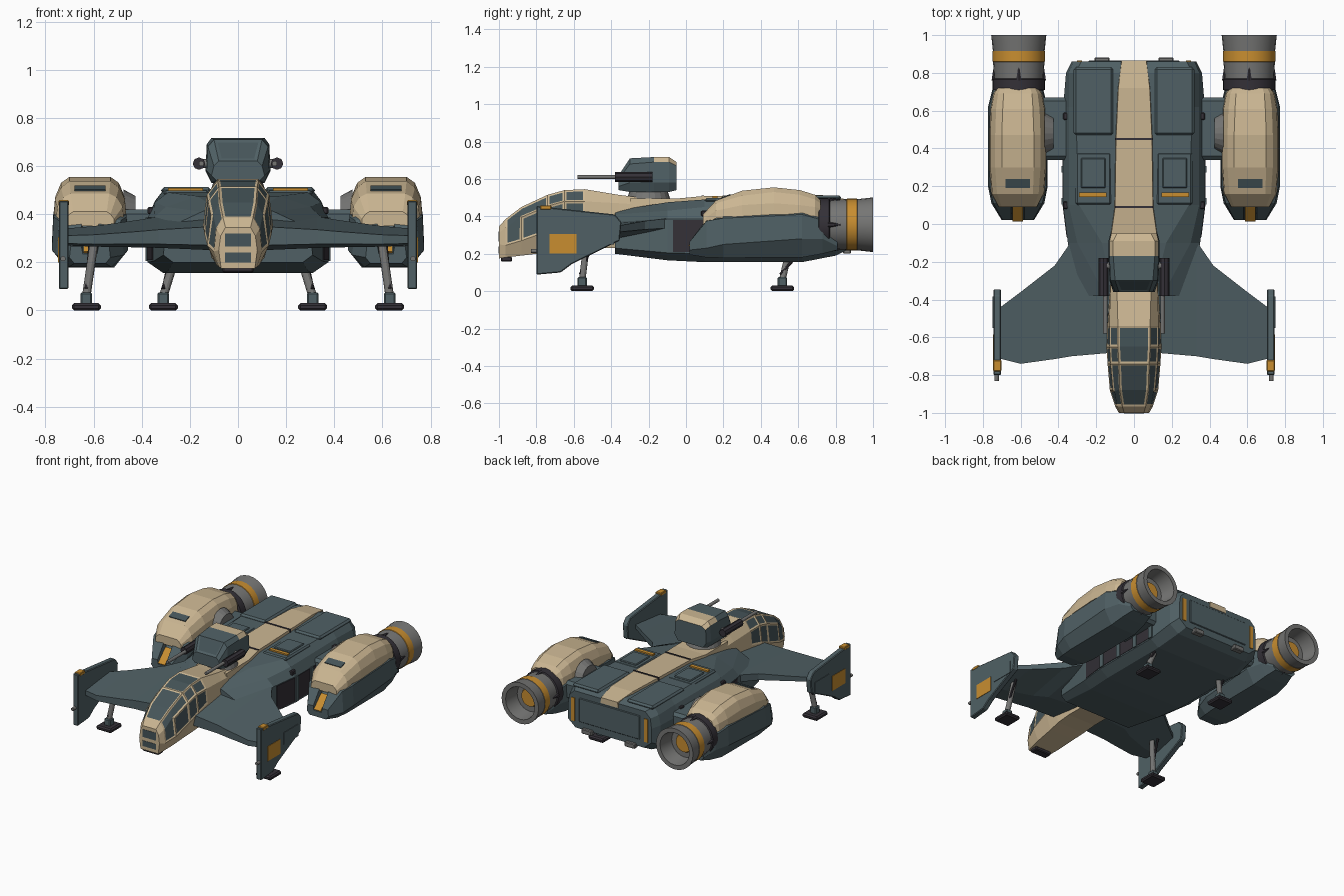
import bpy, bmesh, math
from mathutils import Vector, Matrix

if "Cube" in bpy.data.objects:
    bpy.data.objects.remove(bpy.data.objects["Cube"], do_unlink=True)


def material(name, r, g, b):
    m = bpy.data.materials.new(name)
    m.use_nodes = True
    m.diffuse_color = (r, g, b, 1)
    node = next(n for n in m.node_tree.nodes if n.type == 'BSDF_PRINCIPLED')
    node.inputs["Base Color"].default_value = (r, g, b, 1)
    node.inputs["Roughness"].default_value = 0.7
    return m


teal = material("slate teal", .08, .118, .13)
glass = material("dark teal", .06, .09, .1)
beige = material("sand beige", .6, .47, .29)
yellow = material("amber yellow", .58, .27, .03)
grey = material("metal grey", .18, .18, .175)
dark = material("charcoal", .034, .03, .038)


def finish(name, bm, mats, mirror=False, bevel=0):
    """Turn a bmesh into an object, optionally mirrored across x and bevelled."""
    bmesh.ops.recalc_face_normals(bm, faces=bm.faces[:])
    mesh = bpy.data.meshes.new(name)
    bm.to_mesh(mesh)
    bm.free()
    for m in mats:
        mesh.materials.append(m)
    ob = bpy.data.objects.new(name, mesh)
    bpy.context.collection.objects.link(ob)
    if bevel:
        mod = ob.modifiers.new("Bevel", 'BEVEL')
        mod.width, mod.segments = bevel, 1
    if mirror:
        ob.modifiers.new("Mirror", 'MIRROR').use_mirror_merge = False
    return ob


def skin(rings):
    """Bridge equal-length rings of points and cap both ends."""
    bm = bmesh.new()
    rows = [[bm.verts.new(p) for p in ring] for ring in rings]
    n = len(rows[0])
    for a, b in zip(rows, rows[1:]):
        for i in range(n):
            j = (i + 1) % n
            bm.faces.new((a[i], a[j], b[j], b[i]))
    bm.faces.new(rows[0])
    bm.faces.new(rows[-1])
    bmesh.ops.recalc_face_normals(bm, faces=bm.faces[:])
    return bm


def hull(stations, cx=0):
    """Skin along y; each station is y followed by half-profile x, z pairs."""
    rings = []
    for y, *c in stations:
        half = list(zip(c[::2], c[1::2]))
        rings.append([(cx + x, y, z) for x, z in half] +
                     [(cx - x, y, z) for x, z in reversed(half)])
    return skin(rings)


def box(name, x, y, z, mat, mirror=True, bevel=0, turn=None):
    """Box from (min, max) ranges, optionally turned as (angle, axis)."""
    lo, hi = Vector((x[0], y[0], z[0])), Vector((x[1], y[1], z[1]))
    m = Matrix.Translation((lo + hi) / 2)
    if turn:
        m = m @ Matrix.Rotation(math.radians(turn[0]), 4, turn[1])
    bm = bmesh.new()
    bmesh.ops.create_cube(bm, size=1, matrix=m @ Matrix.Diagonal((*(hi - lo), 1)))
    return finish(name, bm, [mat], mirror, bevel)


def rod(name, a, b, r, mat, r2=None, sides=12):
    a, b = Vector(a), Vector(b)
    m = Matrix.Translation((a + b) / 2) @ (b - a).to_track_quat('Z', 'Y').to_matrix().to_4x4()
    bm = bmesh.new()
    bmesh.ops.create_cone(bm, cap_ends=True, segments=sides, radius1=r,
                          radius2=r if r2 is None else r2, depth=(b - a).length, matrix=m)
    return finish(name, bm, [mat], True)


# Main fuselage
finish("fuselage", hull([
    (-.38, .10, .43, .15, .41, .30, .34, .31, .23, .27, .20),
    (-.10, .17, .475, .30, .43, .35, .385, .35, .205, .29, .165),
    (.10, .29, .49, .345, .45, .375, .385, .375, .20, .31, .155),
    (.62, .31, .50, .345, .455, .375, .385, .375, .20, .31, .155),
    (.80, .31, .50, .345, .45, .36, .38, .36, .24, .29, .19),
    (.86, .28, .48, .32, .44, .33, .37, .33, .27, .27, .22)]), [teal])

# Dark side bays divided by ribs
finish("side_bay", skin([[(x - .02, y, .21), (x + .003, y, .21), (x + .003, y, .38), (x - .02, y, .38)]
                         for y, x in ((-.07, .354), (.10, .375), (.62, .375))]), [dark], True)
for y in (.12, .29, .46, .62):
    box("bay_rib", (.36, .384), (y - .017, y + .017), (.205, .385), teal)

# Spine stripe with dark seams
finish("spine_stripe", hull([
    (-.30, .12, .495, .125, .44), (-.05, .12, .495, .125, .45),
    (.09, .10, .508, .105, .47), (.45, .095, .515, .10, .48),
    (.72, .083, .515, .088, .48), (.865, .065, .49, .07, .45)]), [beige])
for y, z in ((.09, .508), (.45, .515)):
    box("spine_seam", (-.10, .10), (y - .006, y + .006), (z - .03, z + .004), dark, False)

# Cockpit nose with window panes grouped between wide frames
bm = hull([
    (-1.0, .052, .345, .072, .31, .08, .25, .07, .175),
    (-.965, .062, .385, .09, .34, .1, .245, .078, .18),
    (-.88, .075, .45, .113, .395, .128, .27, .09, .19),
    (-.74, .08, .515, .125, .455, .14, .32, .10, .207),
    (-.65, .085, .54, .13, .48, .145, .355, .11, .22),
    (-.54, .085, .545, .13, .48, .14, .38, .11, .23),
    (-.36, .09, .515, .125, .47, .13, .38, .11, .23),
    (-.20, .09, .495, .12, .46, .13, .38, .11, .23)])
panes = {}
for f in bm.faces:
    c = f.calc_center_median()
    if -.97 < c.y < -.55 and f.normal.z > .05:
        column = round(c.x / .08)
        bay = (c.y > -.74) + (column != 0 and c.y > -.65)
        panes.setdefault((column, bay), []).append(f)
for group in panes.values():
    bmesh.ops.inset_region(bm, faces=group, thickness=.011, depth=-.003, use_even_offset=True)
    for f in group:
        f.material_index = 1
finish("cockpit", bm, [beige, glass])
for z0, z1 in ((.265, .32), (.20, .24)):
    box("nose_vent", (-.053, .053), (-1.002, -.99), (z0, z1), glass, False)
box("chin_sensor", (-.065, .065), (-.99, -.93), (.158, .185), dark, False, .006)

# Turret with a beige rear cap
bm = hull([
    (-.36, .08, .62, .10, .60, .11, .56, .09, .54),
    (-.30, .10, .71, .125, .68, .13, .58, .11, .53),
    (-.17, .11, .717, .13, .69, .135, .58, .11, .53),
    (-.09, .11, .717, .13, .69, .135, .58, .11, .53),
    (-.05, .09, .69, .12, .67, .125, .58, .10, .54)])
for f in bm.faces:
    c = f.calc_center_median()
    f.material_index = int(c.y > -.17 and c.z > .67)
front = [f for f in bm.faces if f.normal.y < -.5 and f.normal.z > .3 and abs(f.calc_center_median().x) < .02]
bmesh.ops.inset_individual(bm, faces=front, thickness=.02, depth=-.004)
for f in front:
    f.material_index = 2
finish("turret", bm, [teal, beige, glass])
bm = bmesh.new()
bmesh.ops.create_cone(bm, cap_ends=True, segments=20, radius1=.12, radius2=.10, depth=.06,
                      matrix=Matrix.Translation((0, -.20, .51)))
finish("turret_ring", bm, [grey])
rod("gun_housing", (.162, -.38, .61), (.162, -.18, .61), .026, dark, sides=8)
rod("gun_barrel", (.152, -.58, .61), (.152, -.36, .61), .011, grey)
rod("gun_mount", (.12, -.22, .61), (.165, -.22, .61), .018, grey)

# Forward wings
rings = []
for x, y0, y1, lo, hi in ((.10, -.68, -.02, .25, .42), (.33, -.70, -.09, .26, .39),
                          (.42, -.715, -.22, .262, .375), (.60, -.74, -.36, .265, .35),
                          (.72, -.71, -.45, .27, .34)):
    t = hi - lo
    rings.append([(x, y0, lo + t * .12), (x, y0, lo + t * .58), (x, y1, hi),
                  (x, y1, hi - t * .4), (x, y0 + (y1 - y0) * .35, lo)])
finish("wing", skin(rings), [teal], True)

# Wingtip fins and their fittings
side = [(-.80, .455), (-.38, .41), (-.345, .37), (-.355, .27), (-.61, .145), (-.67, .10), (-.80, .088)]
finish("wingtip_fin", skin([[(x, y, z) for y, z in side] for x in (.704, .744)]), [teal], True, .005)
box("fin_amber_panel", (.738, .747), (-.73, -.585), (.20, .305), yellow)
box("fin_rear_panel", (.738, .748), (-.55, -.385), (.25, .335), teal)
box("fin_cap", (.702, .746), (-.78, -.72), (.435, .458), yellow, bevel=.004)
rod("fin_cannon", (.727, -.83, .215), (.727, -.74, .215), .011, grey)

# Engine nacelles: lower hull with a grooved prow, and upper cowl
CX = .615
finish("nacelle_hull", hull([
    (.02, .03, .235, .035, .265, .08, .265, .085, .22, .065, .195),
    (.11, .03, .325, .035, .385, .13, .375, .14, .23, .09, .18),
    (.20, .03, .42, .12, .42, .152, .39, .158, .25, .10, .178),
    (.62, .03, .44, .12, .44, .152, .41, .158, .28, .10, .18),
    (.73, .03, .41, .09, .41, .125, .38, .13, .28, .09, .20),
    (.81, .03, .27, .07, .27, .09, .26, .09, .24, .07, .22)], CX), [teal], True)
finish("nacelle_cowl", hull([
    (.09, .07, .41, .085, .40, .10, .38, .10, .35),
    (.16, .08, .485, .11, .47, .135, .43, .14, .39),
    (.30, .085, .537, .12, .51, .145, .46, .15, .40),
    (.47, .085, .555, .12, .53, .145, .47, .15, .41),
    (.61, .08, .54, .115, .515, .14, .46, .145, .41),
    (.69, .075, .515, .105, .49, .125, .45, .13, .40),
    (.72, .065, .485, .09, .47, .105, .44, .11, .39)], CX), [beige], True)
box("cowl_vent", (CX - .065, CX + .065), (.19, .24), (.503, .511), glass, turn=(20, 'X'))
box("nacelle_lamp", (CX - .027, CX + .027), (.0, .12), (.28, .289), yellow, turn=(45, 'X'))

# Nozzles, turned around the y axis with colour bands
profile = [(.70, .10, 1), (.71, .14, 1), (.765, .14, 1), (.77, .131, 0), (.858, .136, 2),
           (.86, .139, 2), (.915, .139, 0), (.917, .137, 0), (1.0, .146, 0), (1.0, .115, 0),
           (.89, .10, 0), (.89, .065, 2), (.90, .06, 2)]
N = 24
bm = skin([[(.61 + r * math.cos(k * math.tau / N), y, .355 + r * math.sin(k * math.tau / N))
            for k in range(N)] for y, r, m in profile])
bm.faces.ensure_lookup_table()
for i, f in enumerate(bm.faces):
    f.material_index = profile[min(i // N, len(profile) - 1)][2]
nozzle = finish("engine_nozzle", bm, [grey, dark, yellow], True)
bpy.context.view_layer.objects.active = nozzle
nozzle.select_set(True)
bpy.ops.object.shade_smooth_by_angle(angle=math.radians(25))
for k in range(4):
    dx, dz = .13 * math.cos(k * math.pi / 2), .13 * math.sin(k * math.pi / 2)
    rod("nozzle_spike", (.61 + dx, .76, .355 + dz), (.61 + dx, .83, .355 + dz), .016, dark, .004, 6)

# Pylons and pivot discs
box("pylon", (.34, .52), (.34, .67), (.29, .42), teal, bevel=.02)
rod("pivot_disc", (.425, .48, .39), (.475, .48, .39), .085, grey, .112, 20)

# Deck panels and amber vents
box("rear_deck_panel", (.11, .32), (.47, .83), (.485, .512), teal, bevel=.012)
box("front_deck_panel", (.12, .31), (.10, .38), (.475, .498), teal, bevel=.01)
box("deck_hatch", (.15, .28), (.19, .35), (.49, .506), teal, bevel=.005)
box("deck_vent", (.145, .29), (.142, .168), (.49, .508), yellow)
for y in (.10, .57):
    box("deck_clamp", (.345, .375), (y - .02, y + .02), (.40, .43), dark, bevel=.005)

# Tail fittings
box("tail_light", (.275, .303), (.855, .866), (.265, .43), yellow)
box("tail_panel", (-.24, .24), (.85, .866), (.27, .44), teal, False, .004)
box("tail_bracket", (.13, .21), (.84, .882), (.20, .235), grey, bevel=.005)

# Landing gear
for name, x, y, lean, top in (("front", .63, -.555, -.035, .30), ("rear", .31, .515, -.04, .19)):
    box(name + "_foot", (x - .06, x + .06), (y - .063, y + .063), (0, .03), dark, bevel=.009)
    box(name + "_ankle", (x - .024, x + .024), (y - .025, y + .025), (.025, .075), teal, bevel=.006)
    rod(name + "_strut", (x, y, .06), (x + lean, y + .03, top), .018, grey)
    rod(name + "_brace", (x, y - .01, .09), (x + lean / 2, y + .07, top - .01), .008, dark, sides=8)
